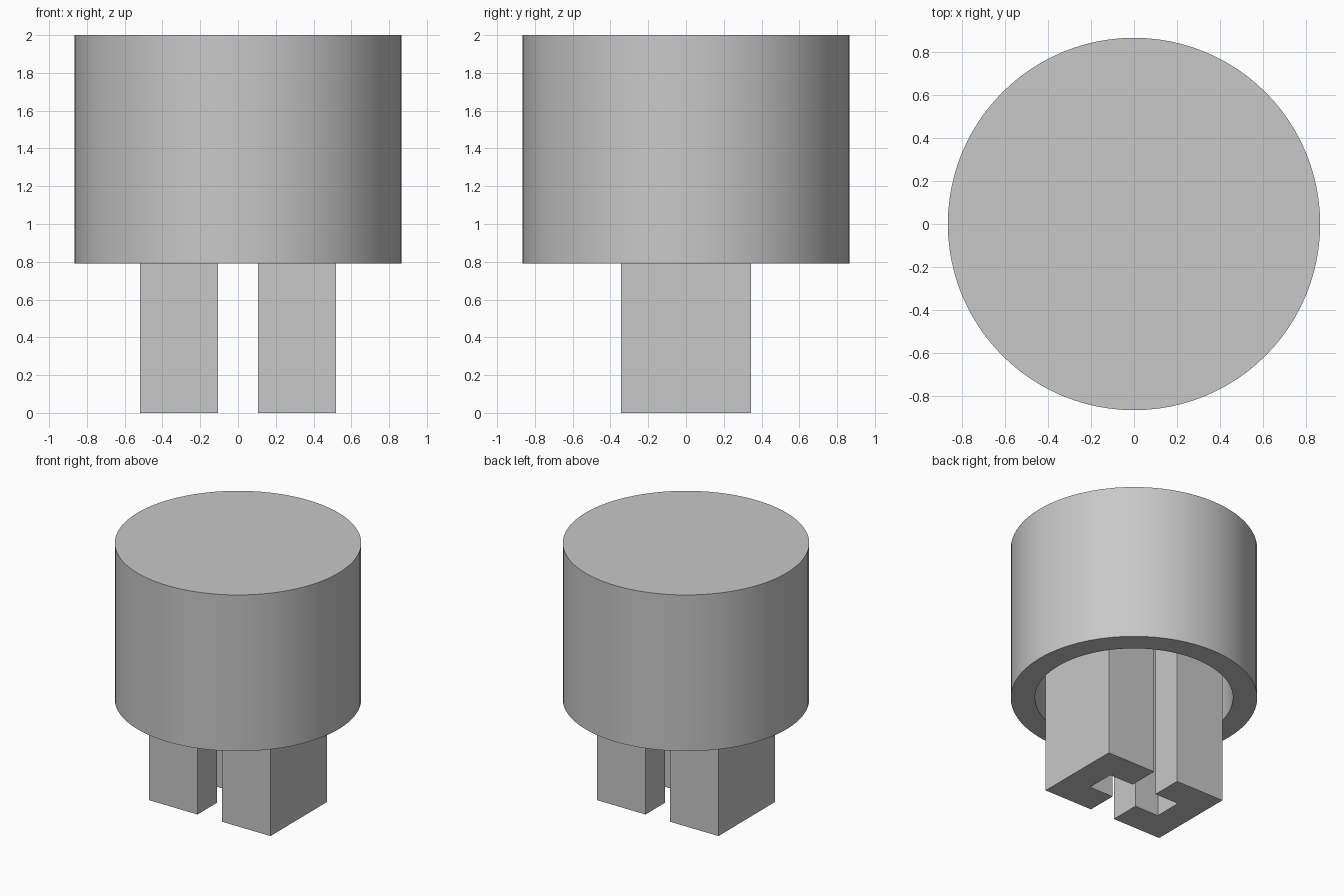
import bpy
import bmesh
import math

cube = bpy.data.objects.get("Cube")
if cube:
    bpy.data.objects.remove(cube, do_unlink=True)

RADIUS, INNER = 0.865, 0.695
RIM_Z, ROOF_Z, TOP_Z = 0.79, 1.83, 2.0

grey = bpy.data.materials.new("light_grey")
grey.use_nodes = True
colour = (0.58, 0.58, 0.58, 1)
grey.diffuse_color = colour
grey.node_tree.nodes["Principled BSDF"].inputs["Base Color"].default_value = colour


def finish(bm, name):
    bmesh.ops.recalc_face_normals(bm, faces=bm.faces)
    mesh = bpy.data.meshes.new(name)
    bm.to_mesh(mesh)
    bm.free()
    mesh.materials.append(grey)
    obj = bpy.data.objects.new(name, mesh)
    bpy.context.collection.objects.link(obj)
    return obj


# Hollow round cap: closed top, open underside
def ring(bm, radius, z, segments=96):
    angles = [2 * math.pi * i / segments for i in range(segments)]
    return [bm.verts.new((radius * math.cos(a), radius * math.sin(a), z)) for a in angles]


bm = bmesh.new()
profile = [(RADIUS, TOP_Z), (RADIUS, RIM_Z), (INNER, RIM_Z), (INNER, ROOF_Z)]
rings = [ring(bm, r, z) for r, z in profile]
for a, b in zip(rings, rings[1:]):
    for i in range(len(a)):
        bm.faces.new((a[i - 1], a[i], b[i], b[i - 1]))
bm.faces.new(rings[0])
bm.faces.new(rings[-1])
cap = finish(bm, "cap")
bpy.ops.object.select_all(action='DESELECT')
cap.select_set(True)
bpy.context.view_layer.objects.active = cap
bpy.ops.object.shade_smooth_by_angle(angle=math.radians(30))

# C-shaped prongs, notched on the side facing the middle
half = [(0.31, 0.11), (0.105, 0.11), (0.105, 0.345), (0.52, 0.345)]
outline = half + [(x, -y) for x, y in reversed(half)]
for name, side in (("left_prong", 1), ("right_prong", -1)):
    bm = bmesh.new()
    face = bm.faces.new([bm.verts.new((side * x, y, 0)) for x, y in outline])
    result = bmesh.ops.extrude_face_region(bm, geom=[face], use_keep_orig=True)
    top = [v for v in result["geom"] if isinstance(v, bmesh.types.BMVert)]
    bmesh.ops.translate(bm, verts=top, vec=(0, 0, ROOF_Z))
    finish(bm, name)
